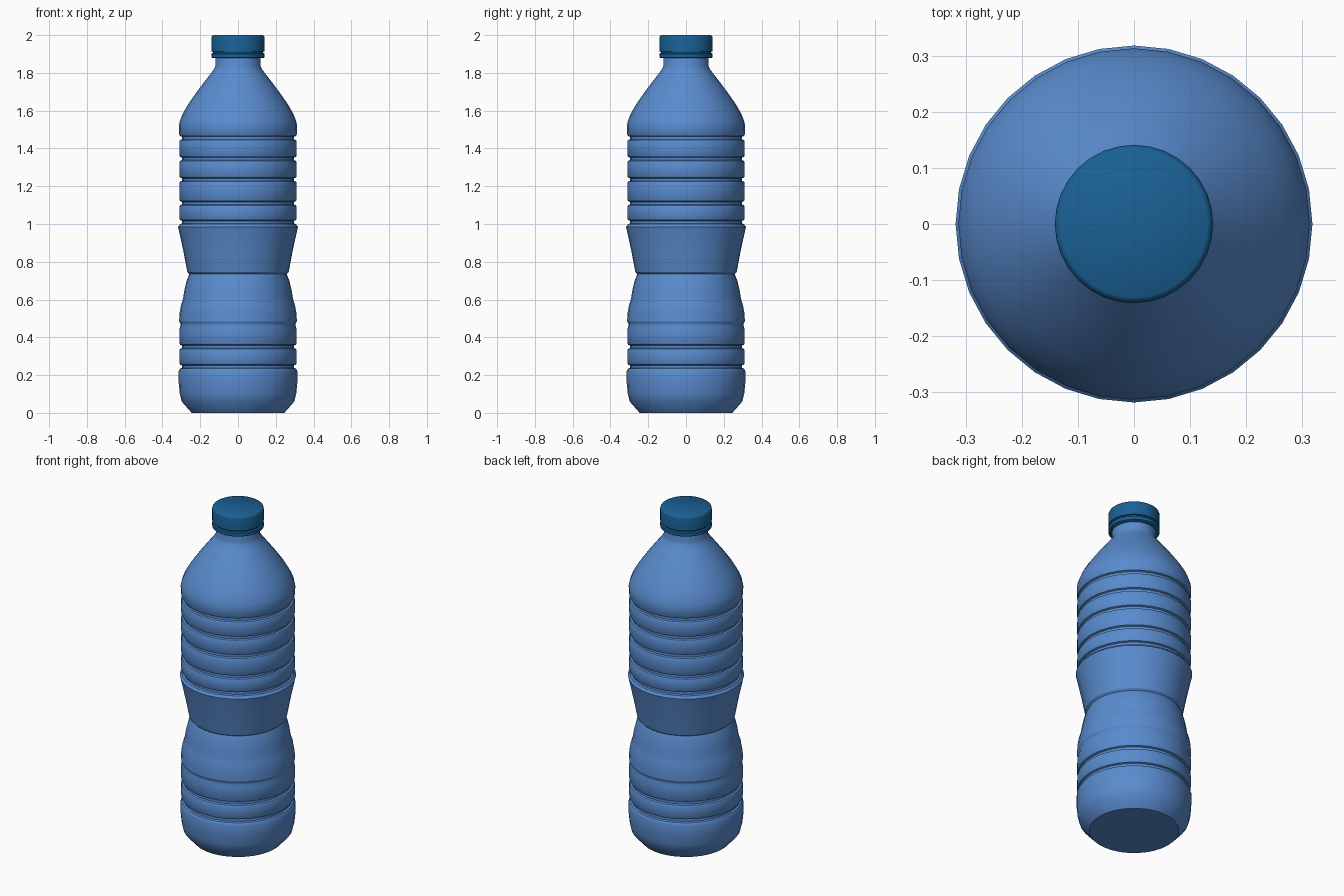
import bpy, bmesh, math

if "Cube" in bpy.data.objects:
    bpy.data.objects.remove(bpy.data.objects["Cube"])

SIDES = 32


def material(name, color):
    m = bpy.data.materials.new(name)
    m.diffuse_color = color
    m.use_nodes = True
    m.node_tree.nodes["Principled BSDF"].inputs["Base Color"].default_value = m.diffuse_color
    return m


def lathe(name, profile, mat, angle=30):
    """Revolve (radius, height) points around z and close both ends."""
    bm = bmesh.new()
    rings = []
    for r, z in profile:
        rings.append([bm.verts.new((r * math.cos(2 * math.pi * i / SIDES),
                                    r * math.sin(2 * math.pi * i / SIDES), z))
                      for i in range(SIDES)])
    for a, b in zip(rings, rings[1:]):
        for i in range(SIDES):
            j = (i + 1) % SIDES
            bm.faces.new((a[i], a[j], b[j], b[i]))
    bm.faces.new(rings[0][::-1])
    bm.faces.new(rings[-1])
    mesh = bpy.data.meshes.new(name)
    bm.to_mesh(mesh)
    bm.free()
    obj = bpy.data.objects.new(name, mesh)
    bpy.context.collection.objects.link(obj)
    mesh.materials.append(mat)
    bpy.ops.object.select_all(action='DESELECT')
    obj.select_set(True)
    bpy.context.view_layer.objects.active = obj
    bpy.ops.object.shade_smooth_by_angle(angle=math.radians(angle))
    return obj


def groove(z):
    """Ring-shaped notch in the side wall."""
    return [(0.311, z - 0.018), (0.307, z - 0.011), (0.297, z - 0.007),
            (0.297, z + 0.007), (0.307, z + 0.011), (0.311, z + 0.018)]


blue = material("bottle_blue", (0.10, 0.26, 0.62, 1))
cap_blue = material("cap_blue", (0.01, 0.12, 0.30, 1))

# Base and lower ribs
body = [(0.245, 0.0), (0.298, 0.06), (0.308, 0.10), (0.314, 0.16), (0.314, 0.22)]
for z in (0.245, 0.35):
    body += groove(z)
# Soft step, then taper to the waist
body += [(0.311, 0.44), (0.305, 0.462), (0.305, 0.472), (0.312, 0.485),
         (0.309, 0.53), (0.302, 0.57), (0.293, 0.597), (0.290, 0.61),
         (0.284, 0.65), (0.272, 0.70), (0.258, 0.735)]
# Flared grip and upper ribs
body += [(0.268, 0.745), (0.290, 0.86), (0.313, 0.965), (0.318, 0.985)]
for z in (1.01, 1.11, 1.235, 1.345, 1.455):
    body += groove(z)
# Shoulder and neck
body += [(0.313, 1.52), (0.308, 1.545), (0.292, 1.585), (0.262, 1.637),
         (0.222, 1.694), (0.180, 1.750), (0.145, 1.795), (0.126, 1.82),
         (0.120, 1.835), (0.120, 1.93)]
lathe("bottle_body", body, blue)

# Tamper ring under the cap
lathe("cap_ring", [(0.134, 1.878), (0.141, 1.882), (0.141, 1.901), (0.134, 1.906)], cap_blue)

# Screw cap
lathe("cap", [(0.132, 1.904), (0.134, 1.912), (0.141, 1.914), (0.141, 1.985),
              (0.138, 1.995), (0.131, 2.0)], cap_blue, 50)
